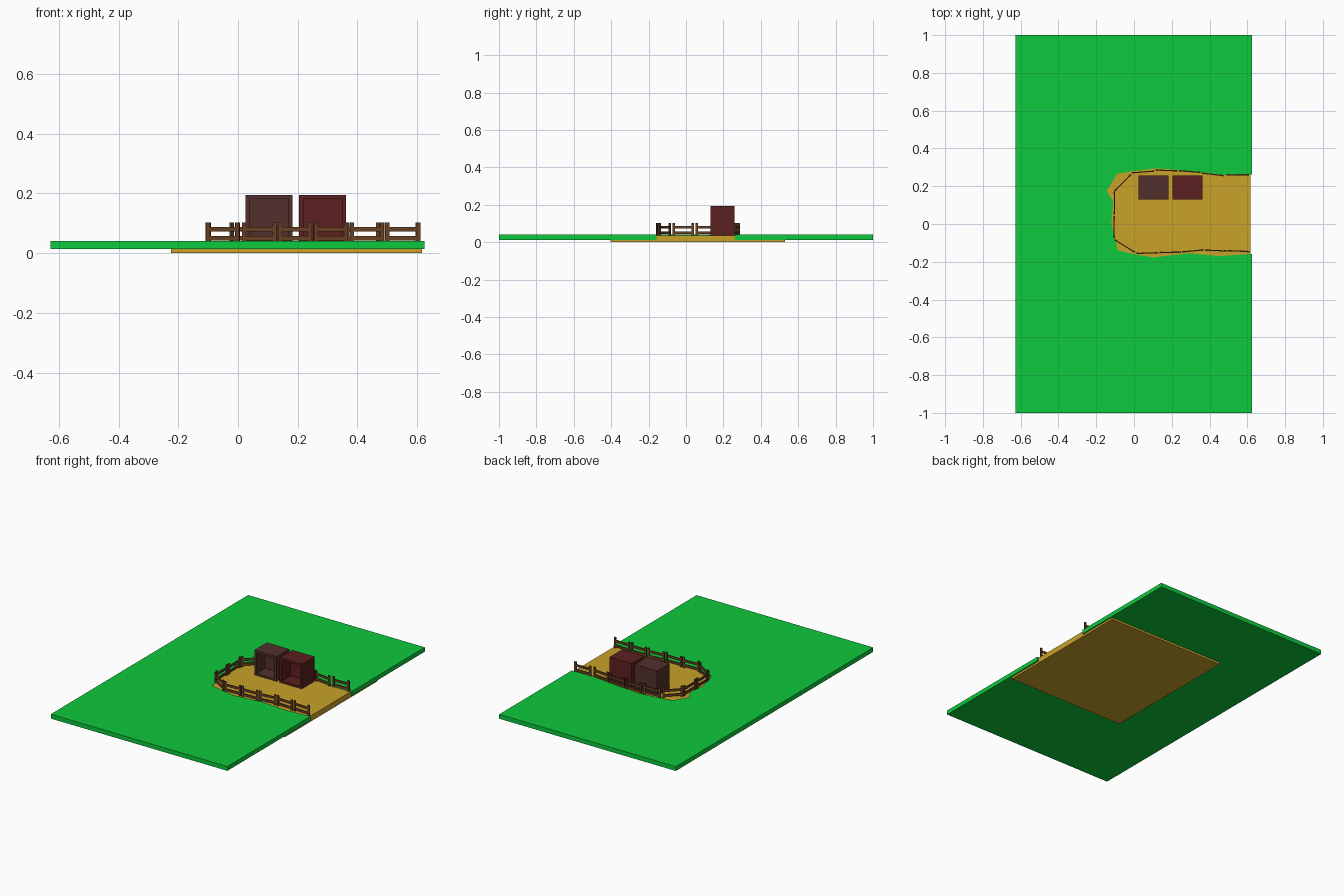
import bpy, bmesh, math
from mathutils import Matrix, Vector

if "Cube" in bpy.data.objects:
    bpy.data.objects.remove(bpy.data.objects["Cube"])


def material(name, rgb):
    m = bpy.data.materials.new(name)
    m.diffuse_color = (*rgb, 1)
    m.use_nodes = True
    m.node_tree.nodes["Principled BSDF"].inputs["Base Color"].default_value = m.diffuse_color
    return m


GRASS = material("grass_green", (0.004, 0.58, 0.045))
SAND = material("sand_yellow", (0.58, 0.36, 0.022))
WOOD = material("fence_brown", (0.14, 0.053, 0.017))
BROWN = material("dark_brown", (0.085, 0.03, 0.025))
RED = material("dark_red", (0.107, 0.014, 0.014))


def finish(bm, name, mat):
    bmesh.ops.recalc_face_normals(bm, faces=bm.faces)
    me = bpy.data.meshes.new(name)
    bm.to_mesh(me)
    bm.free()
    me.materials.append(mat)
    ob = bpy.data.objects.new(name, me)
    bpy.context.collection.objects.link(ob)
    return ob


def add_box(bm, lo, hi, frame=Matrix()):
    lo, hi = Vector(lo), Vector(hi)
    m = frame @ Matrix.Translation((lo + hi) / 2) @ Matrix.Diagonal((*(hi - lo), 1))
    return bmesh.ops.create_cube(bm, size=1, matrix=m)["verts"]


# Grass slab with an irregular bay cut into its right edge
bay = [(0.625, 0.263), (0.48, 0.26), (0.35, 0.275), (0.23, 0.287), (0.12, 0.295),
       (0.0, 0.28), (-0.09, 0.265), (-0.145, 0.175), (-0.11, 0.12), (-0.12, 0.0),
       (-0.085, -0.14), (0.01, -0.162), (0.1, -0.177), (0.29, -0.155),
       (0.45, -0.17), (0.625, -0.158)]
outline = bay + [(0.625, -1), (-0.628, -1), (-0.628, 1), (0.625, 1)]
bm = bmesh.new()
face = bm.faces.new([bm.verts.new((x, y, 0.013)) for x, y in outline])
ext = bmesh.ops.extrude_face_region(bm, geom=[face], use_keep_orig=True)
bmesh.ops.translate(bm, vec=(0, 0, 0.028),
                    verts=[v for v in ext["geom"] if isinstance(v, bmesh.types.BMVert)])
bmesh.ops.triangulate(bm, faces=[f for f in bm.faces if len(f.verts) > 4])
finish(bm, "grass_slab", GRASS)

# Sand block showing through the bay and below the grass
bm = bmesh.new()
add_box(bm, (-0.225, -0.405, 0), (0.617, 0.53, 0.036))
finish(bm, "sand_block", SAND)


# Open-fronted huts: box with a recessed front
def hut(name, x0, x1, mat):
    bm = bmesh.new()
    add_box(bm, (x0, 0.13, 0.034), (x1, 0.258, 0.195))
    bm.normal_update()
    front = [f for f in bm.faces if f.normal.y < -0.9]
    bmesh.ops.inset_region(bm, faces=front, thickness=0.02)
    ext = bmesh.ops.extrude_face_region(bm, geom=front)
    bmesh.ops.delete(bm, geom=front, context="FACES_ONLY")
    bmesh.ops.translate(bm, vec=(0, 0.09, 0),
                        verts=[v for v in ext["geom"] if isinstance(v, bmesh.types.BMVert)])
    finish(bm, name, mat)


hut("left_hut", 0.025, 0.183, BROWN)
hut("right_hut", 0.205, 0.362, RED)


# Fence panels: two posts and two rails each
def panel(name, a, b):
    a, b = Vector((*a, 0)), Vector((*b, 0))
    d = b - a
    n = d.length
    frame = Matrix.Translation(a) @ Matrix.Rotation(math.atan2(d.y, d.x), 4, "Z")
    bm = bmesh.new()
    for s in (0, n - 0.013):
        add_box(bm, (s, -0.004, 0.034), (s + 0.013, 0.004, 0.103), frame)
    for z in (0.043, 0.073):
        add_box(bm, (0.006, -0.003, z), (n - 0.006, 0.003, z + 0.015), frame)
    finish(bm, name, WOOD)


panels = [
    ((0.495, -0.141), (0.611, -0.146)), ((0.375, -0.138), (0.489, -0.143)),
    ((0.254, -0.148), (0.368, -0.137)), ((0.134, -0.151), (0.248, -0.149)),
    ((0.013, -0.156), (0.128, -0.152)), ((-0.103, -0.083), (0.005, -0.15)),
    ((-0.105, -0.073), (-0.105, 0.043)), ((-0.104, 0.05), (-0.104, 0.172)),
    ((-0.102, 0.176), (-0.016, 0.262)), ((-0.01, 0.271), (0.106, 0.28)),
    ((0.115, 0.286), (0.23, 0.281)), ((0.238, 0.282), (0.353, 0.273)),
    ((0.36, 0.269), (0.475, 0.256)), ((0.49, 0.26), (0.608, 0.261)),
]
for i, (a, b) in enumerate(panels, 1):
    panel(f"fence_panel_{i}", a, b)
